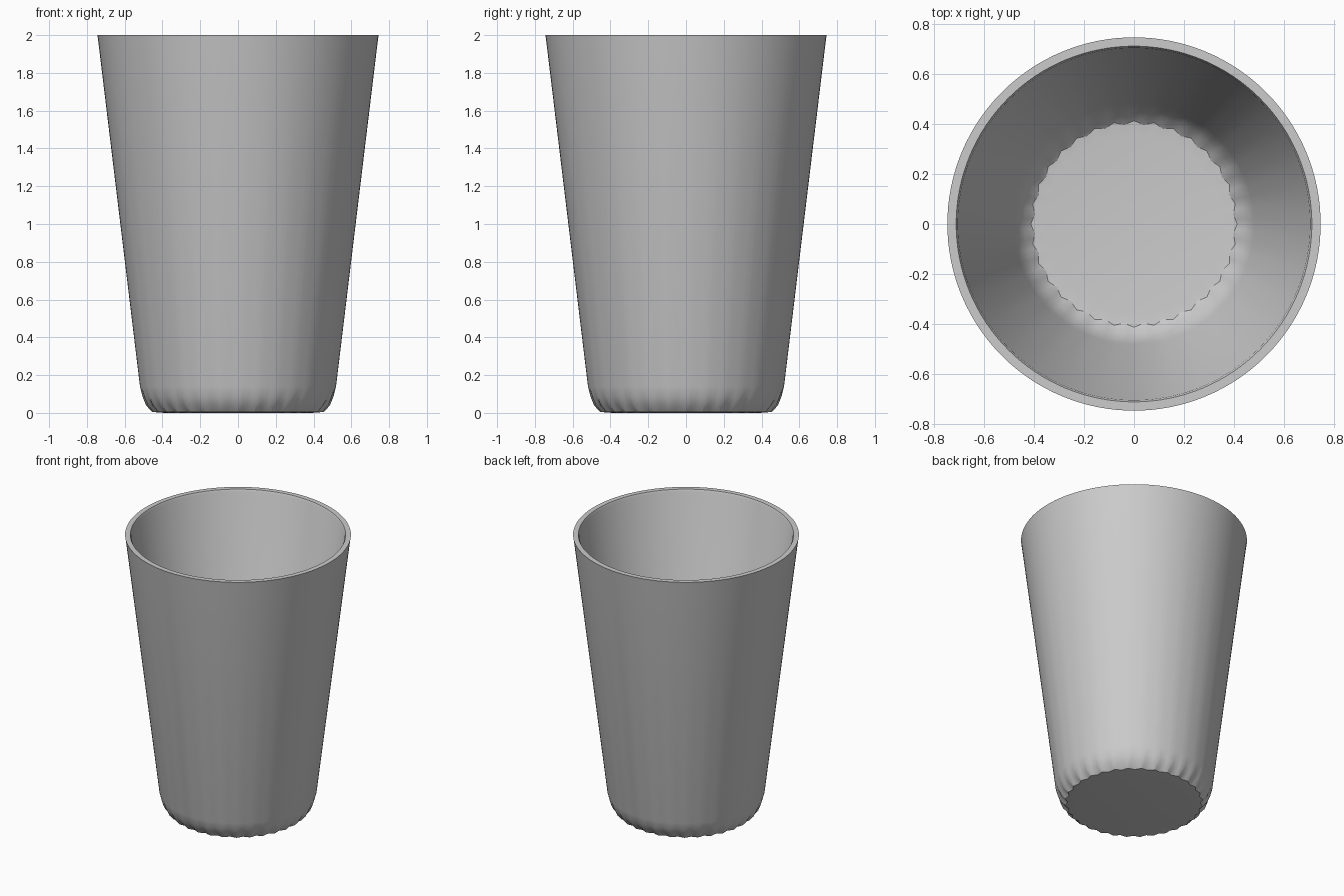
import bpy, bmesh, math

if "Cube" in bpy.data.objects:
    bpy.data.objects.remove(bpy.data.objects["Cube"])

SEG, LOBES = 128, 32

grey = bpy.data.materials.new("light_grey")
grey.diffuse_color = (0.6, 0.6, 0.6, 1)
grey.use_nodes = True
grey.node_tree.nodes["Principled BSDF"].inputs["Base Color"].default_value = grey.diffuse_color

# Cup profile: radius, height, depth of the flutes at that height
profile = [
    (0.39, 0.0, 0.015), (0.455, 0.005, 0.018), (0.487, 0.04, 0.014),
    (0.505, 0.085, 0.005), (0.519, 0.14, 0.0),
    (0.742, 1.985, 0.0), (0.745, 2.0, 0.0),       # outer wall and rim
    (0.71, 2.0, 0.0), (0.703, 1.985, 0.0),
    (0.48, 0.15, 0.0), (0.44, 0.075, 0.004),      # inner wall
    (0.412, 0.045, 0.015), (0.36, 0.04, 0.0),
]

bm = bmesh.new()
rings = []
for r, z, depth in profile:
    ring = []
    for i in range(SEG):
        a = 2 * math.pi * i / SEG
        rr = r - depth * (0.5 - 0.5 * math.cos(LOBES * a))
        ring.append(bm.verts.new((rr * math.cos(a), rr * math.sin(a), z)))
    rings.append(ring)
for lo, hi in zip(rings, rings[1:]):
    for i in range(SEG):
        j = (i + 1) % SEG
        bm.faces.new((lo[i], lo[j], hi[j], hi[i]))
# Underside and inner floor
bm.faces.new(rings[0][::-1])
bm.faces.new(rings[-1])
bmesh.ops.recalc_face_normals(bm, faces=bm.faces)

mesh = bpy.data.meshes.new("tumbler")
bm.to_mesh(mesh)
bm.free()
mesh.materials.append(grey)
cup = bpy.data.objects.new("tumbler", mesh)
bpy.context.collection.objects.link(cup)
bpy.context.view_layer.objects.active = cup
cup.select_set(True)
bpy.ops.object.shade_smooth_by_angle(angle=math.radians(30))
